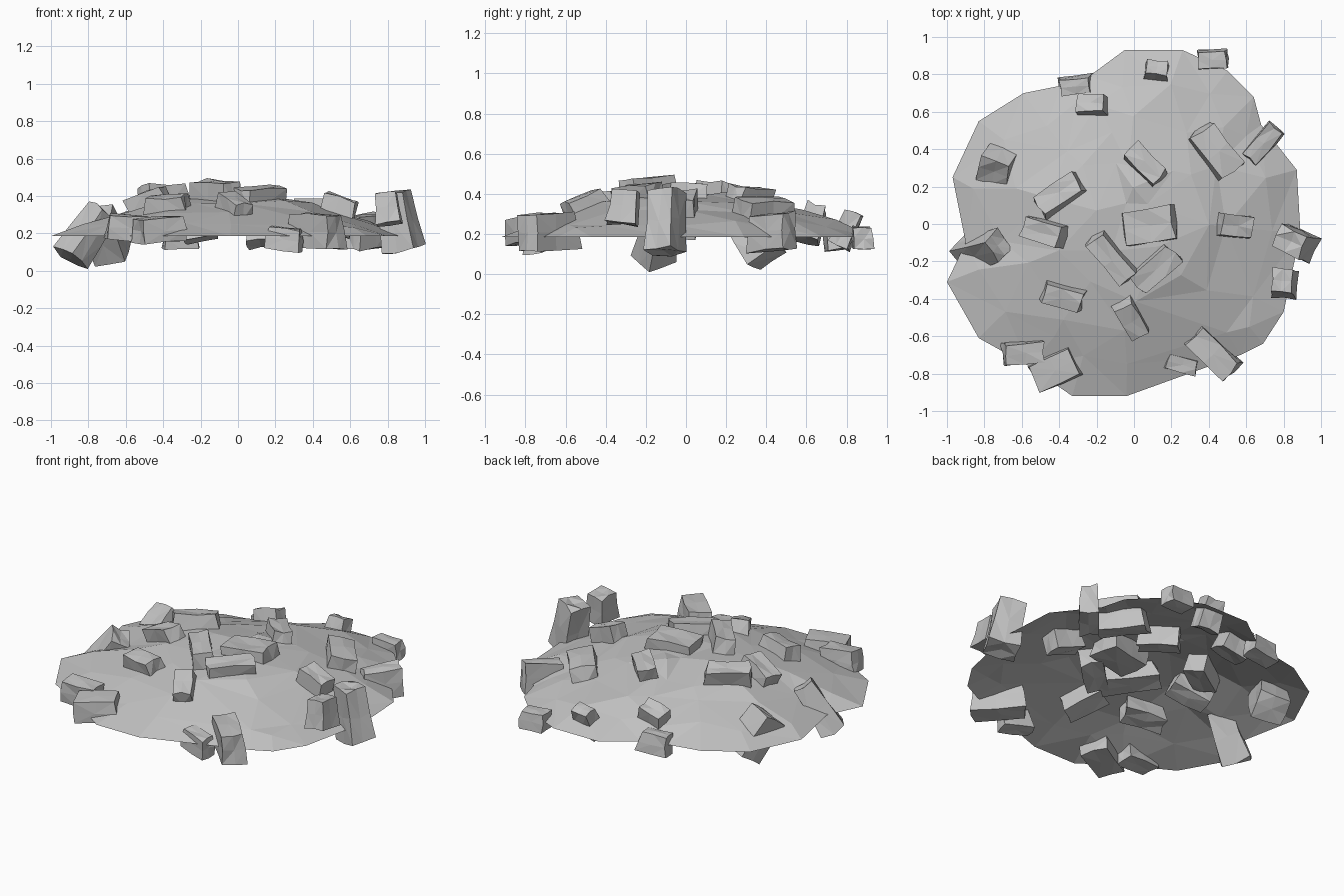
import bpy, bmesh, math, random
from mathutils import Vector, Matrix
from mathutils.geometry import delaunay_2d_cdt
from mathutils.bvhtree import BVHTree

random.seed(4)
cube = bpy.data.objects.get("Cube")
if cube:
    bpy.data.objects.remove(cube)


def make_material(name, grey):
    mat = bpy.data.materials.new(name)
    mat.use_nodes = True
    colour = (grey, grey, grey, 1)
    mat.diffuse_color = colour
    bsdf = mat.node_tree.nodes["Principled BSDF"]
    bsdf.inputs["Base Color"].default_value = colour
    bsdf.inputs["Roughness"].default_value = 0.9
    return mat


STONE = make_material("grey stone", 0.54)


def add_object(name, bm):
    mesh = bpy.data.meshes.new(name)
    bm.to_mesh(mesh)
    mesh.materials.append(STONE)
    obj = bpy.data.objects.new(name, mesh)
    bpy.context.scene.collection.objects.link(obj)


def jitter(amount):
    return random.uniform(-amount, amount)


def tilted(x_degrees, y_degrees):
    return (Matrix.Rotation(math.radians(x_degrees), 4, "X")
            @ Matrix.Rotation(math.radians(y_degrees), 4, "Y"))


# Mound: an open, low dome inside an uneven rim, triangulated into flat facets
RIM_HEIGHT = 0.185
DOME_HEIGHT = 0.23
RIM = [(-.05, .93), (.26, .93), (.5, .82), (.64, .68), (.68, .53), (.87, .29),
       (.89, -.05), (.8, -.47), (.69, -.64), (.57, -.7), (-.04, -.92),
       (-.33, -.92), (-.56, -.76), (-.83, -.61), (-1, -.31), (-.9, -.1),
       (-.97, .25), (-.83, .55), (-.59, .7), (-.39, .74), (-.24, .79)]


def build_mound():
    rim = [Vector(p) for p in RIM]
    points = list(rim)
    heights = [RIM_HEIGHT] * len(rim)
    # Inner rings shrink the rim and use fewer points toward the middle
    for fraction, step in ((0.82, 1), (0.62, 2), (0.4, 2), (0.18, 4)):
        for corner in rim[::step]:
            f = fraction + jitter(0.05)
            points.append(corner * f + Vector((jitter(0.03), jitter(0.03))))
            rise = DOME_HEIGHT * (1 - f ** 1.7)
            heights.append(RIM_HEIGHT + rise + jitter(0.011))
    loop = [list(range(len(rim)))[::-1]]
    verts, _, faces, origin, _, _ = delaunay_2d_cdt(points, [], loop, 1, 1e-5)
    bm = bmesh.new()
    made = [bm.verts.new((v.x, v.y, heights[o[0]])) for v, o in zip(verts, origin)]
    for face in faces:
        bm.faces.new([made[i] for i in face])
    bmesh.ops.recalc_face_normals(bm, faces=bm.faces)
    if sum(f.normal.z for f in bm.faces) < 0:
        bmesh.ops.reverse_faces(bm, faces=bm.faces)
    surface = BVHTree.FromBMesh(bm)
    add_object("rubble_mound", bm)
    return surface


def build_rock(name, centre, size, turn, tilt):
    """A rough block: a tapered cube with shifted corners and broken edges."""
    bm = bmesh.new()
    bmesh.ops.create_cube(bm, size=1)
    bmesh.ops.subdivide_edges(bm, edges=bm.edges[:], cuts=1, use_grid_fill=True)
    lean = Vector((jitter(0.08), jitter(0.08), 0))
    taper = random.uniform(0.05, 0.22)
    for v in bm.verts:
        v.co += lean * v.co.z + Vector([jitter(0.045) for _ in range(3)])
        shrink = 1 - taper * (v.co.z + 0.5)
        v.co.x *= shrink
        v.co.y *= shrink
    bmesh.ops.triangulate(bm, faces=bm.faces[:])
    spin = Matrix.Rotation(math.radians(turn), 4, "Z")
    place = Matrix.Translation(centre) @ tilt @ spin @ Matrix.Diagonal((*size, 1))
    bmesh.ops.transform(bm, matrix=place, verts=bm.verts)
    add_object(name, bm)


mound = build_mound()

# Rocks bedded in the mound: x, y, length, width, turn, height above the mound
BEDDED_DEPTH = 0.11
BEDDED = [(.12, .81, .14, .1, -8, .07), (-.22, .63, .18, .12, -3, .07),
          (-.39, .15, .27, .13, 35, .08), (-.47, -.04, .23, .12, -15, .07),
          (.06, .31, .23, .12, -45, .07), (.43, .39, .29, .16, -52, .08),
          (.09, -.01, .29, .2, 10, .05), (-.12, -.18, .33, .14, -50, .09),
          (.11, -.24, .28, .13, 42, .06), (.53, -.01, .2, .13, -8, .09),
          (-.38, -.38, .25, .13, -15, .07), (-.02, -.5, .24, .13, -60, .06)]
for x, y, length, width, turn, rise in BEDDED:
    hit, normal, _, _ = mound.ray_cast(Vector((x, y, 2)), Vector((0, 0, -1)))
    lean = Vector((0, 0, 1)).rotation_difference(normal).to_matrix().to_4x4()
    centre = hit + normal * (rise - BEDDED_DEPTH) / 2
    build_rock("bedded_rock", centre, (length, width, rise + BEDDED_DEPTH), turn, lean)

# Loose rocks around the rim: x, y, z, length, width, height, turn
LOOSE = [(.42, .88, .18, .16, .1, .11, 3), (-.31, .74, .18, .19, .1, .12, 6),
         (.69, .43, .21, .24, .11, .18, 50), (.42, -.69, .21, .3, .14, .18, -45),
         (.25, -.75, .17, .2, .1, .12, -15), (-.59, -.69, .23, .22, .12, .13, 5),
         (-.42, -.78, .22, .25, .16, .13, 25), (.8, -.31, .335, .13, .15, .17, -5)]
for x, y, z, length, width, height, turn in LOOSE:
    lean = tilted(jitter(7), jitter(7))
    build_rock("rim_rock", Vector((x, y, z)), (length, width, height), turn, lean)

# Tall slabs that reach through the mound: centre, size, turn, tilt
SLABS = [("left_slab", (.86, -.1, .265), (.18, .15, .31), -25, (0, -9)),
         ("right_front_slab", (-.81, -.14, .195), (.17, .14, .31), -45, (-12, 33)),
         ("right_back_slab", (-.71, .34, .19), (.18, .17, .26), -10, (34, -20))]
for name, centre, size, turn, tilt in SLABS:
    build_rock(name, Vector(centre), size, turn, tilted(*tilt))
